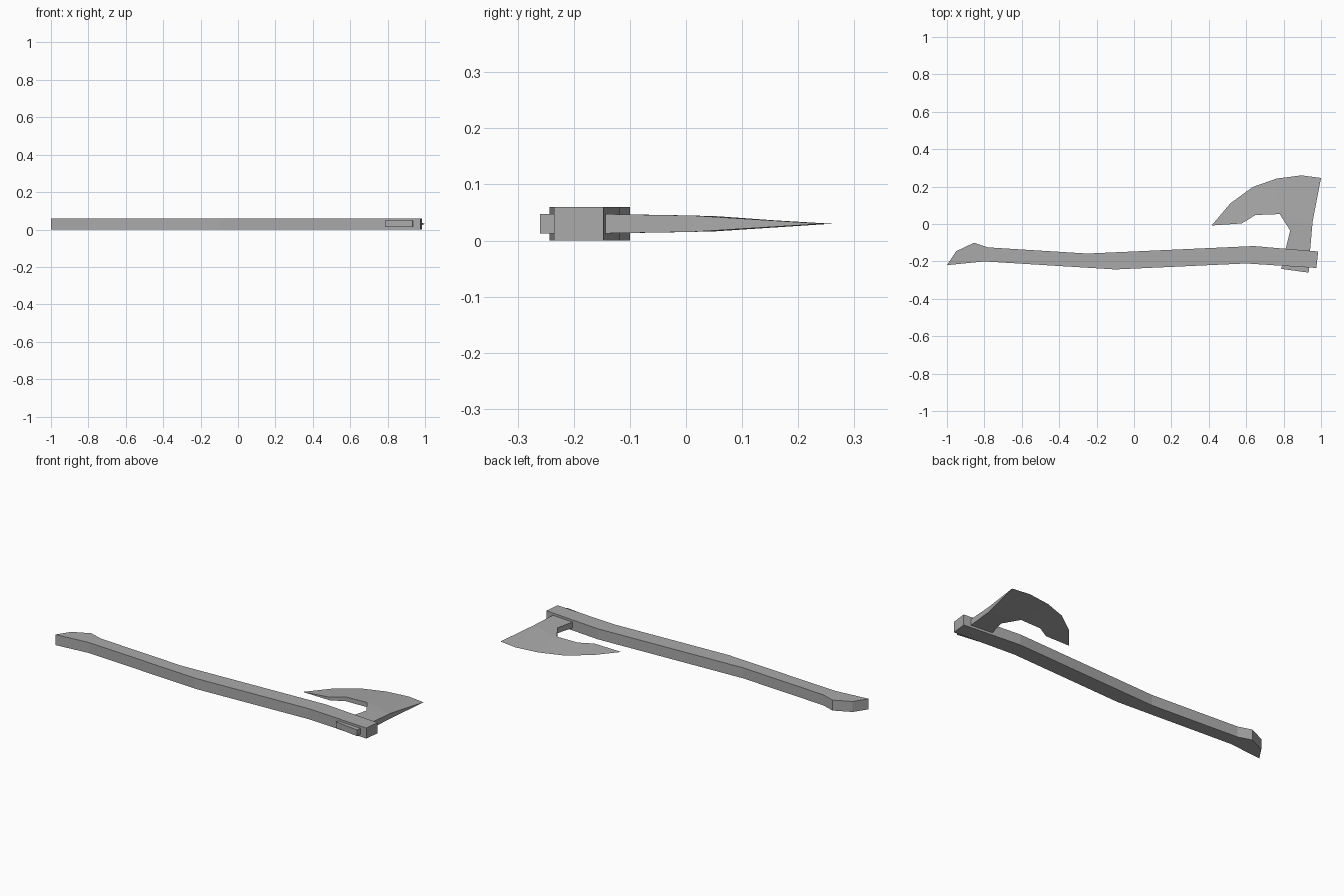
import bpy
import bmesh

cube = bpy.data.objects.get("Cube")
if cube:
    bpy.data.objects.remove(cube, do_unlink=True)

MID = 0.03  # height of the flat symmetry plane

grey = bpy.data.materials.new("plain grey")
grey.use_nodes = True
grey.diffuse_color = (0.4, 0.4, 0.4, 1)
grey.node_tree.nodes["Principled BSDF"].inputs["Base Color"].default_value = (0.4, 0.4, 0.4, 1)


def build_plate(name, outline, patches):
    """Mirror an outline of (x, y, half thickness) about MID, cap it and wall its rim."""
    bm = bmesh.new()
    top = [bm.verts.new((x, y, MID + h)) for x, y, h in outline]
    low = [bm.verts.new((x, y, MID - h)) for x, y, h in outline]
    for patch in patches:
        bm.faces.new([top[i] for i in patch])
        bm.faces.new([low[i] for i in reversed(patch)])
    count = len(outline)
    for i in range(count):
        j = (i + 1) % count
        if outline[i][2] or outline[j][2]:
            bm.faces.new((top[i], top[j], low[j], low[i]))
    # weld the sharp cutting edge
    bmesh.ops.remove_doubles(bm, verts=bm.verts, dist=0.0001)
    bmesh.ops.recalc_face_normals(bm, faces=bm.faces)
    mesh = bpy.data.meshes.new(name)
    bm.to_mesh(mesh)
    bm.free()
    mesh.materials.append(grey)
    obj = bpy.data.objects.new(name, mesh)
    bpy.context.collection.objects.link(obj)
    return obj


# Curved wooden handle with a flared grip end
handle = [(-1, -.22), (-.95, -.145), (-.855, -.10), (-.78, -.125), (-.25, -.158),
          (.64, -.118), (.985, -.147), (.975, -.235), (.60, -.211), (-.10, -.243),
          (-.80, -.20)]
build_plate("handle", [(x, y, MID) for x, y in handle], [range(len(handle))])

# Bearded axe head: cutting edge, heel side, poll, then the inner beard curve
head = [(.415, -.008, 0), (.515, .11, 0), (.635, .198, 0), (.763, .243, 0),
        (.896, .26, 0), (1, .246, 0),
        (.955, .013, .0145), (.942, -.136, .017), (.934, -.26, .0175),
        (.787, -.24, .0175), (.811, -.131, .017), (.835, -.035, .0155),
        (.779, .053, .0135), (.65, .048, .012), (.576, .003, .009)]
patches = [(0, 1, 14), (1, 2, 13, 14), (2, 3, 12, 13), (3, 4, 6, 12),
           (4, 5, 6), (6, 11, 12), (6, 7, 10, 11), (7, 8, 9, 10)]
build_plate("axe_head", head, patches)
